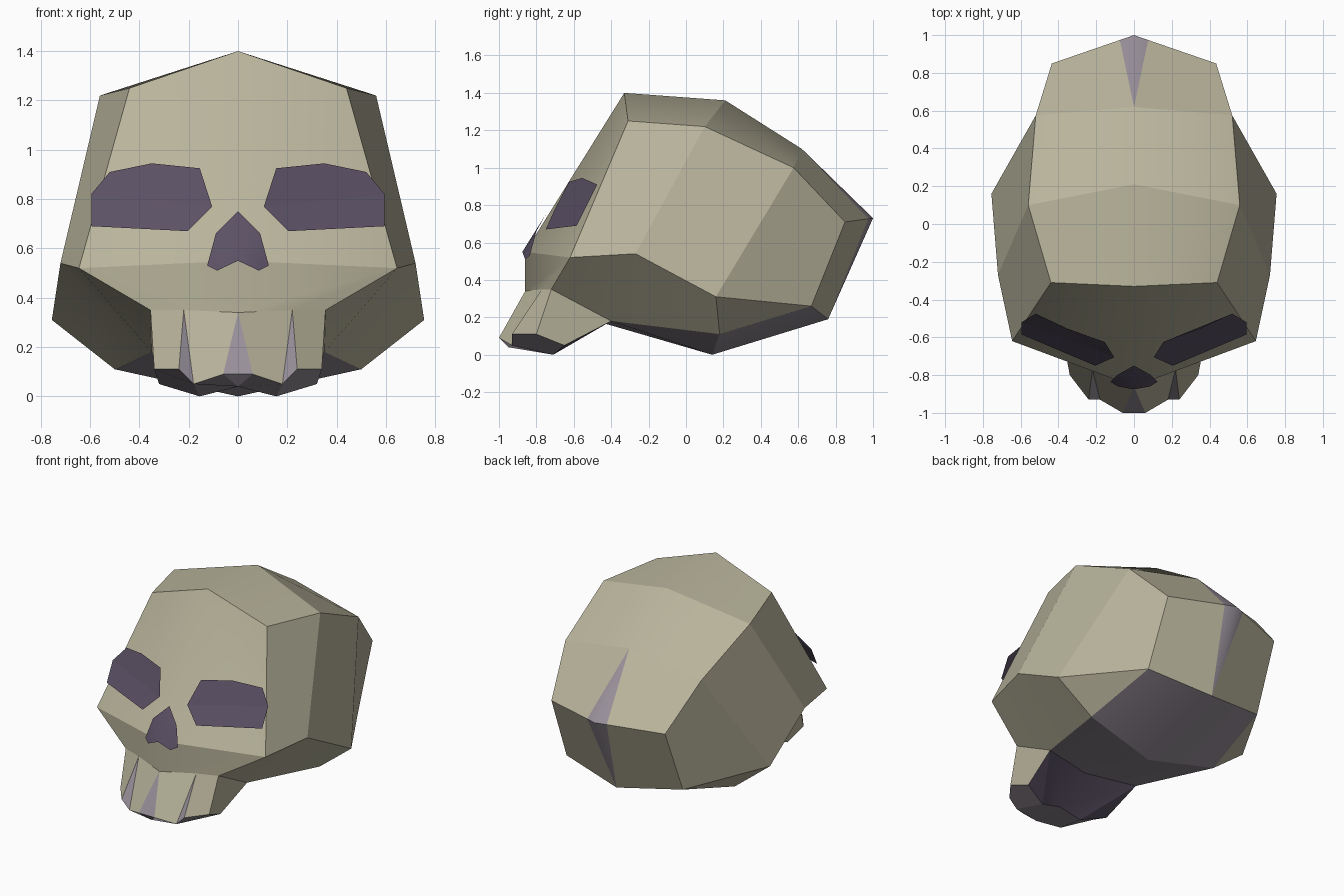
import bpy
import bmesh
from mathutils import Vector

cube = bpy.data.objects.get("Cube")
if cube:
    bpy.data.objects.remove(cube, do_unlink=True)


def make_material(name, colour):
    mat = bpy.data.materials.new(name)
    mat.use_nodes = True
    mat.diffuse_color = (*colour, 1)
    mat.node_tree.nodes["Principled BSDF"].inputs["Base Color"].default_value = (*colour, 1)
    return mat


MATERIALS = [
    make_material("bone", (0.48, 0.455, 0.33)),
    make_material("purple_groove", (0.31, 0.275, 0.32)),
    make_material("dark_socket", (0.105, 0.082, 0.13)),
]
BONE, GROOVE, SOCKET = range(len(MATERIALS))


def build_mirrored(name, points, faces, core, soft_edges=()):
    """Make each face and its mirror image, facing away from the core point.
    Edges on the centre plane and the soft edges are smooth, the rest sharp."""
    bm = bmesh.new()
    verts = {}

    def vert(key, side):
        x, y, z = points[key]
        slot = (key, side if x else 0)
        if slot not in verts:
            verts[slot] = bm.verts.new((x * side, y, z))
        return verts[slot]

    for keys, material in faces:
        for side in (1, -1):
            corners = [vert(k, side) for k in keys.split()]
            if bm.faces.get(corners):
                continue
            face = bm.faces.new(corners)
            face.material_index = material
            face.smooth = True
            face.normal_update()
            if face.normal.dot(face.calc_center_median() - Vector(core)) < 0:
                face.normal_flip()

    soft = {frozenset(pair.split()) for pair in soft_edges}
    label = {v: slot[0] for slot, v in verts.items()}
    for edge in bm.edges:
        ends = frozenset(label[v] for v in edge.verts)
        on_centre = all(points[k][0] == 0 for k in ends)
        edge.smooth = on_centre or ends in soft

    mesh = bpy.data.meshes.new(name)
    bm.to_mesh(mesh)
    bm.free()
    for mat in MATERIALS:
        mesh.materials.append(mat)
    obj = bpy.data.objects.new(name, mesh)
    bpy.context.collection.objects.link(obj)
    return obj


# Seam shared by the cranium and the upper jaw
seam = {
    "lip_mid": (0, -0.86, 0.34),
    "lip_side": (0.22, -0.77, 0.35),
    "lip_corner": (0.355, -0.72, 0.35),
    "hinge": (0.35, -0.40, 0.18),
    "hinge_mid": (0, -0.48, 0.18),
}

# Cranium: a centre profile, a temple ring and a cheek ring
cranium = {
    **seam,
    "brow_top": (0, -0.33, 1.40),
    "crown": (0, 0.21, 1.36),
    "rear_crown": (0, 0.62, 1.10),
    "rear": (0, 1.0, 0.73),
    "nape": (0, 0.76, 0.19),
    "base": (0, 0.14, 0),
    "nose_root": (0, -0.86, 0.55),
    "temple_front": (0.44, -0.31, 1.25),
    "temple_top": (0.56, 0.10, 1.22),
    "temple_rear": (0.52, 0.575, 1.0),
    "rear_side": (0.435, 0.85, 0.71),
    "groove_edge": (0.075, 0.974, 0.727),
    "cheek": (0.645, -0.62, 0.52),
    "cheek_back": (0.72, -0.27, 0.54),
    "ear": (0.755, 0.16, 0.31),
    "nape_side": (0.445, 0.67, 0.26),
    "base_side": (0.50, 0.18, 0.11),
}
cranium_faces = [
    # face and cheekbones
    ("brow_top temple_front cheek", BONE),
    ("brow_top cheek nose_root", BONE),
    ("nose_root cheek lip_corner lip_side lip_mid", BONE),
    ("cheek cheek_back hinge lip_corner", BONE),
    ("cheek_back ear base_side hinge", BONE),
    # roof and back
    ("brow_top temple_front temple_top crown", BONE),
    ("crown temple_top temple_rear rear_crown", BONE),
    ("rear_crown temple_rear rear_side groove_edge", BONE),
    ("groove_edge rear_side nape_side nape", BONE),
    # sides
    ("temple_front temple_top cheek_back cheek", BONE),
    ("temple_top temple_rear ear cheek_back", BONE),
    ("temple_rear rear_side nape_side ear", BONE),
    ("ear nape_side base_side", BONE),
    # rear groove and underside
    ("rear_crown groove_edge rear", GROOVE),
    ("rear groove_edge nape", GROOVE),
    ("nape nape_side base_side base", GROOVE),
    ("base base_side hinge hinge_mid", GROOVE),
]
build_mirrored("cranium", cranium, cranium_faces, (0, 0, 0.6),
               ["brow_top cheek", "cheek_back hinge"])

# Upper jaw with three tooth grooves
jaw = {
    **seam,
    "front_tooth": (0.06, -1.0, 0.09),
    "gap_inner": (0.18, -0.93, 0.05),
    "gap_outer": (0.24, -0.93, 0.11),
    "side_tooth": (0.34, -0.80, 0.11),
    "back_tooth": (0.32, -0.65, 0.05),
    "tooth_base": (0.155, -0.71, 0),
    "notch": (0, -0.95, 0.04),
    "palate_mid": (0, -0.72, 0.04),
}
jaw_faces = [
    ("lip_mid front_tooth gap_inner lip_side", BONE),
    ("lip_side gap_outer side_tooth lip_corner", BONE),
    ("lip_corner side_tooth back_tooth hinge", BONE),
    ("lip_side gap_inner gap_outer", GROOVE),
    ("gap_outer side_tooth back_tooth tooth_base gap_inner", GROOVE),
    ("front_tooth notch palate_mid tooth_base gap_inner", GROOVE),
    ("tooth_base back_tooth hinge", SOCKET),
    ("palate_mid tooth_base hinge hinge_mid", SOCKET),
]
# The middle groove spans the centre plane, so it gets a centre point
jaw["groove_mid"] = (0, -1.0, 0.09)
jaw_faces += [("lip_mid groove_mid front_tooth", GROOVE),
              ("groove_mid front_tooth notch", GROOVE)]
build_mirrored("upper_jaw", jaw, jaw_faces, (0, -0.7, 0.2))

# Eye sockets: thin folded plates in front of the face
eyes = {
    "low_outer": (0.595, -0.585, 0.69),
    "outer": (0.595, -0.52, 0.82),
    "top_outer": (0.52, -0.475, 0.91),
    "top": (0.35, -0.555, 0.945),
    "top_inner": (0.155, -0.625, 0.925),
    "inner": (0.105, -0.705, 0.77),
    "low_inner": (0.205, -0.75, 0.67),
}
build_mirrored("eye_sockets", eyes, [
    ("outer top_outer top top_inner inner", SOCKET),
    ("outer inner low_inner low_outer", SOCKET),
], (0, 0, 0.6))

# Nose opening
nose = {
    "tip": (0, -0.75, 0.75),
    "side": (0.09, -0.80, 0.66),
    "wing": (0.125, -0.835, 0.53),
    "wing_low": (0.085, -0.86, 0.51),
    "middle": (0, -0.875, 0.55),
}
build_mirrored("nose_opening", nose, [
    ("tip side middle", SOCKET),
    ("side wing wing_low middle", SOCKET),
], (0, 0, 0.6), ["side middle"])
